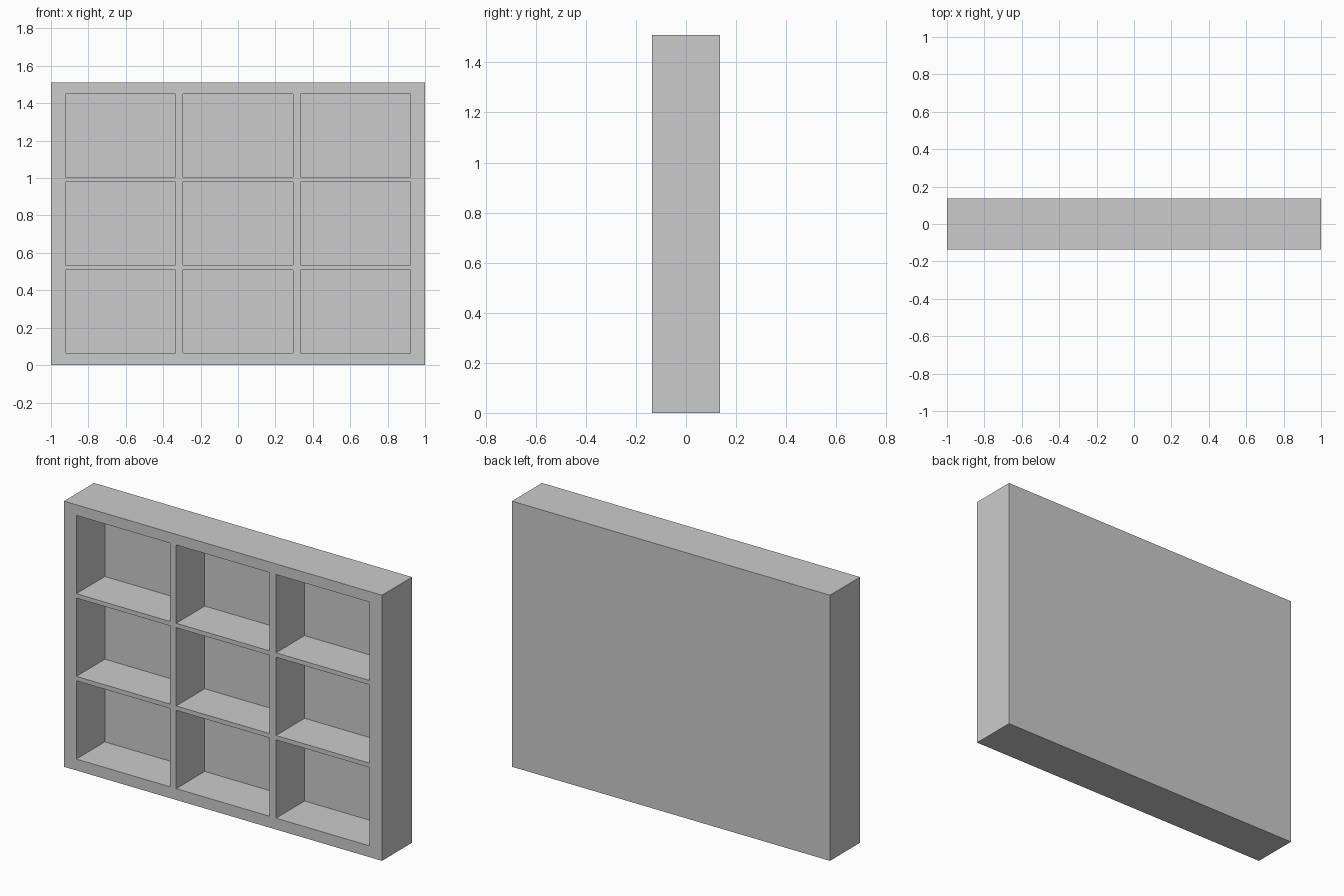
import bpy, bmesh
from mathutils import Matrix, Vector

if "Cube" in bpy.data.objects:
    bpy.data.objects.remove(bpy.data.objects["Cube"])

W, D, H = 2.0, 0.27, 1.51          # overall size
BACK = 0.014                       # back panel thickness
CELL_W, CELL_H = 0.588, 0.445      # compartment opening
PITCH_X, PITCH_Z = 0.628, 0.47     # compartment spacing


def add_box(bm, centre, size):
    matrix = Matrix.Translation(centre) @ Matrix.Diagonal(Vector((*size, 1)))
    bmesh.ops.create_cube(bm, size=1, matrix=matrix)


def make_object(name, boxes):
    bm = bmesh.new()
    for centre, size in boxes:
        add_box(bm, centre, size)
    mesh = bpy.data.meshes.new(name)
    bm.to_mesh(mesh)
    bm.free()
    obj = bpy.data.objects.new(name, mesh)
    bpy.context.collection.objects.link(obj)
    return obj


# Solid shelf body
shelf = make_object("shelf_unit", [((0, 0, H / 2), (W, D, H))])

# Three by three compartments, open at the front only
y_front, y_back = -D / 2 - 0.1, D / 2 - BACK
cells = [((i * PITCH_X, (y_front + y_back) / 2, H / 2 + 0.002 + j * PITCH_Z),
          (CELL_W, y_back - y_front, CELL_H))
         for i in (-1, 0, 1) for j in (-1, 0, 1)]
cutter = make_object("compartment_cutter", cells)
cutter.hide_render = True

# Hollow out the compartments
cut = shelf.modifiers.new("compartments", 'BOOLEAN')
cut.operation = 'DIFFERENCE'
cut.solver = 'EXACT'
cut.object = cutter
bpy.context.view_layer.objects.active = shelf
bpy.ops.object.modifier_apply(modifier=cut.name)
bpy.data.objects.remove(cutter)
